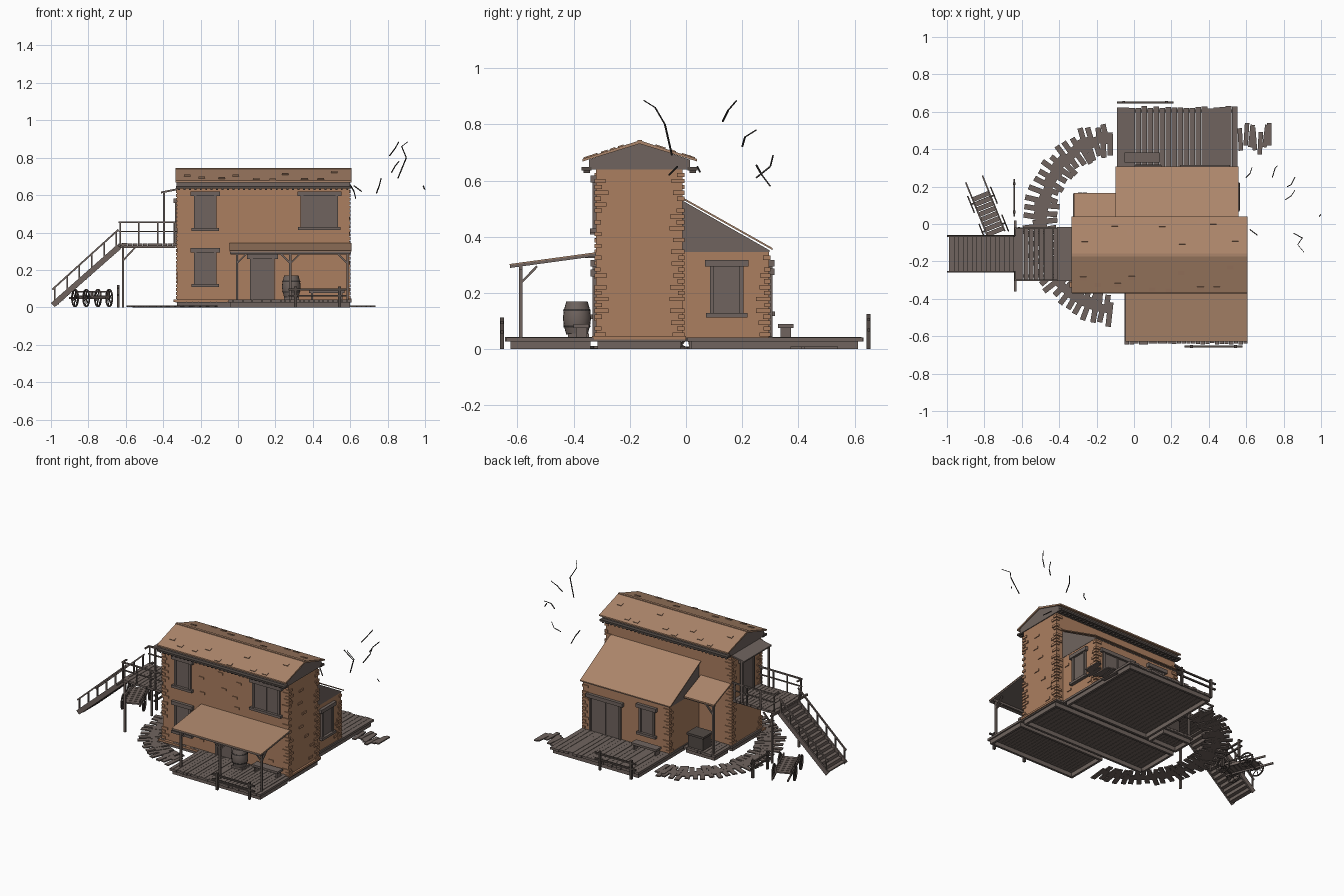
import bpy, bmesh, math, random
from mathutils import Matrix, Vector
random.seed(4)
R = random.uniform

def material(name, rgb):
    m = bpy.data.materials.new(name)
    m.diffuse_color = (*rgb, 1)
    return m

WALL = material("tan_brick", (0.41, 0.21, 0.115))
ROOF = material("tan_roof", (0.41, 0.235, 0.145))
WOOD = material("grey_wood", (0.160, 0.127, 0.113))
DARK = material("dark_wood", (0.085, 0.068, 0.06))
IRON = material("dark_iron", (0.04, 0.035, 0.033))

class Part:
    """Collects boxes, beams, prisms and lathes into one object."""
    def __init__(self, name, mat):
        self.name, self.mat, self.bm = name, mat, bmesh.new()
    def box(self, x0, x1, y0, y1, z0, z1, m=Matrix()):
        t = Matrix.Translation(((x0+x1)/2, (y0+y1)/2, (z0+z1)/2))
        s = Matrix.Diagonal((abs(x1-x0), abs(y1-y0), abs(z1-z0), 1))
        bmesh.ops.create_cube(self.bm, size=1, matrix=m @ t @ s)
        return self
    def beam(self, p, q, w=0.012, h=None):
        p, q = Vector(p), Vector(q)
        d = q - p
        r = d.to_track_quat('Z', 'Y').to_matrix().to_4x4()
        s = Matrix.Diagonal((w, h or w, d.length, 1))
        bmesh.ops.create_cube(self.bm, size=1, matrix=Matrix.Translation((p+q)/2) @ r @ s)
        return self
    def prism(self, pts, x0, x1):
        f = self.bm.faces.new([self.bm.verts.new((x0, y, z)) for y, z in pts])
        g = bmesh.ops.extrude_face_region(self.bm, geom=[f])
        bmesh.ops.translate(self.bm, vec=(x1-x0, 0, 0),
                            verts=[v for v in g['geom'] if isinstance(v, bmesh.types.BMVert)])
        return self
    def lathe(self, prof, c, n=20):
        rings = [[self.bm.verts.new((c[0]+r*math.cos(6.28319*i/n), c[1]+r*math.sin(6.28319*i/n), z))
                  for i in range(n)] for r, z in prof]
        for a, b in zip(rings, rings[1:]):
            for i in range(n):
                self.bm.faces.new((a[i], a[(i+1) % n], b[(i+1) % n], b[i]))
        self.bm.faces.new(rings[0]); self.bm.faces.new(rings[-1])
        return self
    def done(self):
        bmesh.ops.recalc_face_normals(self.bm, faces=self.bm.faces)
        me = bpy.data.meshes.new(self.name)
        self.bm.to_mesh(me); self.bm.free()
        me.materials.append(self.mat)
        ob = bpy.data.objects.new(self.name, me)
        bpy.context.collection.objects.link(ob)
        return ob

# Plank decks: boards along y over an open rim of beams
def deck(name, x0, x1, y0, y1, zt=0.043, zb=0.0, n=20, jit=0.008):
    d, w = Part(name, WOOD), (x1-x0)/n
    for i in range(n):
        d.box(x0+i*w, x0+(i+1)*w-0.002, y0+R(0, jit), y1-R(0, jit), zt-0.016, zt-R(0, 0.002))
    a, b, c, e, t = x0+0.01, x1-0.01, y0+0.02, y1-0.02, zt-0.015
    d.box(a, b, c, c+0.015, zb, t).box(a, b, e-0.015, e, zb, t)
    d.box(a, a+0.015, c, e, zb, t).box(b-0.015, b, c, e, zb, t)
    d.done()

deck("front_deck", -0.05, 0.61, -0.645, -0.32, n=26)
deck("house_floor", -0.335, 0.605, -0.335, 0.0, n=30, jit=0)
deck("back_deck", -0.09, 0.555, 0.0, 0.632, n=20, jit=0.014)
deck("side_deck", -0.325, -0.095, -0.01, 0.17, n=9)

# Walls
Part("tower_walls", WALL).box(-0.325, 0.595, -0.32, -0.012, 0.04, 0.665).done()
Part("rear_room_walls", WALL).box(-0.085, 0.545, -0.015, 0.295, 0.04, 0.35).done()
Part("rear_room_gable", WOOD).prism([(-0.015, 0.345), (0.297, 0.345), (0.297, 0.352), (-0.015, 0.53)], -0.087, 0.547).done()
Part("base_trim", WALL).box(-0.345, -0.05, -0.34, -0.31, 0.028, 0.042).box(0.58, 0.608, -0.335, 0, 0.035, 0.047).done()

# Corner stones and loose bricks
q = Part("corner_stones", WALL)
def corner(x, y, sx, sy, z0, z1):
    n = int((z1-z0)/0.021)
    for i in range(n):
        if R(0, 1) < 0.15:
            continue
        a, b = (0.042, 0.02) if i % 2 else (0.02, 0.042)
        a, b, z = a*R(.75, 1.1), b*R(.75, 1.1), z0+i*0.021
        q.box(x+sx*0.006, x-sx*a, y+sy*0.006, y-sy*b, z, z+0.015)
for x, sx in ((-0.325, -1), (0.595, 1)):
    for y, sy in ((-0.32, -1), (-0.012, 1)):
        corner(x, y, sx, sy, 0.045, 0.635)
corner(0.545, 0.295, 1, 1, 0.045, 0.34)
corner(-0.085, 0.295, -1, 1, 0.045, 0.34)
for i in range(7):
    x, y, z = R(-0.08, 0.26), R(-0.26, -0.09), 0.07+i*0.08
    q.box(x, x+0.035, -0.325, -0.31, 0.38+i*0.033, 0.394+i*0.033)
    q.box(0.59, 0.6, y, y+0.04, z, z+0.014)
for x, z in ((-0.06, 0.1), (0.02, 0.3), (0.25, 0.2), (0.4, 0.25), (0.45, 0.1), (-0.09, 0.22)):
    q.box(x, x+0.035, -0.325, -0.31, z, z+0.014)
for y, z in ((0.01, 0.27), (0.03, 0.09), (0.235, 0.15), (0.22, 0.07)):
    q.box(0.54, 0.55, y, y+0.035, z, z+0.014)
q.done()

# Windows and doors: built facing -y, turned onto each wall
def opening(name, cx, cy, deg, w, z0, z1, door=False, bars=1):
    m = Matrix.Translation((cx, cy, 0)) @ Matrix.Rotation(math.radians(deg), 4, 'Z')
    h = w/2
    Part(name+"_panel", WOOD).box(-h, h, -0.005, 0.01, z0, z1, m).done()
    f = Part(name+"_frame", WOOD)
    for s in (-1, 1):
        f.box(s*h, s*(h-0.014), -0.013, 0.01, z0, z1, m)
    f.box(-h-0.018, h+0.018, -0.02, 0.01, z1-0.016, z1+0.008, m)
    if not door:
        f.box(-h-0.014, h+0.014, -0.022, 0.01, z0-0.012, z0+0.004, m)
    for i in range(1, bars):
        x = -h + w*i/bars
        f.box(x-0.004, x+0.004, -0.011, 0.01, z0, z1, m)
    f.done()
opening("upper_left_window", -0.175, -0.32, 0, 0.12, 0.42, 0.61)
opening("upper_right_window", 0.435, -0.32, 0, 0.2, 0.425, 0.61, bars=2)
opening("lower_left_window", -0.175, -0.32, 0, 0.12, 0.12, 0.31)
opening("front_door", 0.13, -0.32, 0, 0.13, 0.043, 0.275, True)
opening("side_window", 0.545, 0.145, 90, 0.12, 0.125, 0.31)
opening("back_double_door", 0.38, 0.295, 180, 0.23, 0.043, 0.28, True, 2)
opening("back_window", 0.075, 0.295, 180, 0.11, 0.13, 0.31)
opening("balcony_door", -0.325, -0.17, -90, 0.14, 0.34, 0.575, True)

# Main roof: sloped slab, grey gables, eave boards
RY, RZ = -0.165, 0.743
Part("main_roof", ROOF).prism([(-0.368, 0.677), (RY, RZ), (0.04, 0.677), (0.04, 0.668), (RY, RZ-0.012), (-0.368, 0.668)], -0.335, 0.607).done()
Part("main_gable", WOOD).prism([(-0.345, 0.64), (0.015, 0.64), (0.015, 0.674), (RY, 0.734), (-0.345, 0.674)], -0.329, 0.6).done()
e = Part("eave_boards", DARK)
for y in (-0.372, 0.005):
    e.box(-0.332, 0.603, y, y+0.036, 0.636, 0.648)
    for i in range(32):
        x = -0.32 + i*0.029
        e.box(x, x+0.01, y+0.008, y+0.03, 0.627, 0.637)
e.done()
t = Part("roof_tiles", ROOF)
for i in range(10):
    for s in (-1, 1):
        x, d = -0.28+i*0.09+R(-.02, .02), R(0.15, 0.18) if i % 3 else R(0.05, 0.12)
        z = RZ - d*0.325
        t.beam((x, RY+s*d, z+0.002), (x, RY+s*(d+0.02), z-0.005), 0.035, 0.005)
t.box(-0.335, 0.607, RY-0.008, RY+0.008, RZ-0.004, RZ+0.002)
t.done()

# Lean-to roofs
def slope(name, mat, x0, x1, ya, za, yb, zb, t=0.01):
    Part(name, mat).prism([(ya, za), (yb, zb), (yb, zb-t), (ya, za-t)], x0, x1).done()
slope("rear_roof", ROOF, -0.1, 0.56, -0.015, 0.542, 0.308, 0.36, 0.007)
slope("crate_roof", ROOF, -0.32, -0.1, -0.015, 0.45, 0.165, 0.375)
slope("porch_roof", ROOF, -0.045, 0.607, -0.32, 0.345, -0.628, 0.303, 0.004)
slope("porch_roof_lining", WOOD, -0.043, 0.605, -0.32, 0.341, -0.627, 0.299, 0.01)

# Porch posts with braces
p = Part("porch_frame", WOOD)
for x in (-0.005, 0.28, 0.585):
    p.beam((x, -0.588, 0.04), (x, -0.588, 0.3), 0.012)
    for s in (-1, 1):
        if -0.01 < x+s*0.05 < 0.6:
            p.beam((x, -0.588, 0.235), (x+s*0.05, -0.588, 0.285), 0.008)
    p.beam((x, -0.588, 0.235), (x, -0.53, 0.295), 0.008)
p.box(-0.04, 0.6, -0.595, -0.582, 0.282, 0.296)
p.done()
p = Part("crate_roof_frame", WOOD)
p.beam((-0.305, 0.15, 0.04), (-0.305, 0.15, 0.37), 0.013).beam((-0.305, 0.15, 0.3), (-0.25, 0.15, 0.36), 0.009)
p.beam((-0.315, 0.15, 0.362), (-0.1, 0.15, 0.362), 0.012).done()

# Balcony with railing, legs and canopy
deck("balcony", -0.64, -0.325, -0.305, -0.018, 0.343, 0.318, 12)
b = Part("balcony_frame", WOOD)
for y in (-0.3, -0.022):
    for x in (-0.63, -0.53, -0.43, -0.34):
        b.beam((x, y, 0.33), (x, y, 0.455), 0.008)
    b.beam((-0.64, y, 0.455), (-0.325, y, 0.455), 0.009).beam((-0.64, y, 0.405), (-0.325, y, 0.405), 0.007)
    b.beam((-0.615, y, 0), (-0.615, y, 0.33), 0.012).beam((-0.615, y, 0.25), (-0.55, y, 0.32), 0.009)
    b.beam((-0.395, y, 0.34), (-0.395, y, 0.612), 0.012)
b.beam((-0.635, -0.36, 0.33), (-0.635, 0.02, 0.33), 0.012)
for y0, y1 in ((-0.3, -0.255), (-0.065, -0.022)):
    b.beam((-0.635, y0, 0.455), (-0.635, y1, 0.455), 0.009)
b.done()
Part("balcony_canopy", WOOD).beam((-0.412, -0.16, 0.614), (-0.322, -0.16, 0.632), 0.29, 0.01).done()

# Stairs
s = Part("stairs", WOOD)
for i in range(15):
    x, z = -0.988+i*0.0245, 0.02+i*0.0218
    s.box(x, x+0.03, -0.25, -0.07, z-0.004, z+0.004)
    s.box(x+0.025, x+0.03, -0.25, -0.07, z, z+0.02)
for y in (-0.255, -0.065):
    s.beam((-0.99, y, 0.012), (-0.635, y, 0.325), 0.01, 0.03)
    s.beam((-0.993, y, 0.095), (-0.64, y, 0.415), 0.009)
    for i in range(6):
        x, z = -0.98+i*0.066, 0.02+i*0.06
        s.beam((x, y, z), (x, y, z+0.085), 0.008)
s.done()

# Curved plank path and the short path at the right
w = Part("plank_path", WOOD)
for i in range(62):
    a = math.radians(94+172*i/61)
    c = Vector((-0.1+0.40*math.cos(a), 0.455*math.sin(a), R(0.004, 0.007)))
    d = Vector((math.cos(a+R(-.15, .15)), math.sin(a+R(-.15, .15)), 0))
    c += d*(0.03 if i % 2 else -0.025)
    h = R(0.045, 0.07)
    w.beam(c-d*h, c+d*h, 0.029, 0.008)
for i in range(7):
    x, y, k = 0.572+i*0.025, 0.455+R(-.03, .03), R(-.02, .02)
    w.beam((x, y-0.06, 0.005), (x+k, y+0.06, 0.005), 0.024, 0.008)
w.done()

# Hitching rails
def rail(name, a, b, z=0.12):
    a, b = Vector(a), Vector(b)
    r = Part(name, DARK)
    for t in (0.12, 0.88):
        c = a.lerp(b, t)
        r.beam(c, c+Vector((0, 0, z)), 0.014)
    for h in (0.55, 0.85):
        r.beam(a+Vector((0, 0, z*h)), b+Vector((0, 0, z*h)), 0.01)
    r.done()
rail("front_hitching_rail", (0.27, -0.655, 0), (0.58, -0.655, 0), 0.112)
rail("back_hitching_rail", (-0.09, 0.65, 0), (0.21, 0.65, 0), 0.125)
rail("side_hitching_rail", (-0.64, 0.04, 0), (-0.64, 0.24, 0))

# Barrel, crate, benches
BC = (0.285, -0.388)
bar = Part("barrel", WOOD).lathe([(0.038, 0.052), (0.047, 0.085), (0.05, 0.11), (0.047, 0.138), (0.038, 0.17)], BC).done()
Part("barrel_hoops", IRON).lathe([(0.047, 0.078), (0.049, 0.085)], BC).lathe([(0.049, 0.136), (0.047, 0.143)], BC).done()
Part("barrel_stand", WOOD).box(0.245, 0.325, -0.42, -0.345, 0.04, 0.056).done()
c = Part("crate", DARK).box(-0.23, -0.12, 0.06, 0.15, 0.043, 0.125)
c.box(-0.237, -0.113, 0.053, 0.157, 0.122, 0.136).done()
n = Part("benches", WOOD)
for x0, x1, y0, y1 in ((-0.05, 0.135, 0.328, 0.382), (0.38, 0.57, -0.4, -0.345)):
    n.box(x0, x1, y0, y1, 0.076, 0.09)
    for x in (x0+0.01, x1-0.02):
        n.box(x, x+0.01, y0+0.008, y1-0.008, 0.043, 0.078)
n.done()

# Cart: bed, side rails, handles and four spoked wheels
M = Matrix.Translation((-0.78, 0.055, 0)) @ Matrix.Rotation(math.radians(22), 4, 'Z')
k = Part("cart_body", WOOD)
for i in range(8):
    k.box(-0.052, 0.052, -0.115+i*0.029, -0.09+i*0.029, 0.055, 0.064, M)
for x in (-0.048, 0.048):
    k.box(x-0.004, x+0.004, -0.12, 0.2, 0.045, 0.056, M).box(x-0.004, x+0.004, -0.115, 0.115, 0.08, 0.087, M)
    for y in (-0.11, 0, 0.11):
        k.box(x-0.004, x+0.004, y-0.004, y+0.004, 0.055, 0.085, M)
k.done()
k = Part("cart_wheels", DARK)
for y in (-0.08, 0.08):
    k.beam(M @ Vector((-0.07, y, 0.05)), M @ Vector((0.07, y, 0.05)), 0.009)
    for x in (-0.066, 0.066):
        rim = [M @ Vector((x, y+0.045*math.cos(i*math.pi/7), 0.05+0.045*math.sin(i*math.pi/7))) for i in range(14)]
        for i in range(14):
            k.beam(rim[i], rim[(i+1) % 14], 0.007)
            if i < 7 and i % 2 == 0:
                k.beam(rim[i], rim[i+7], 0.004)
k.done()

# Bare floating twigs
g = Part("twigs", IRON)
for path in ([(.855, -.05, .69), (.9, -.075, .8), (.875, -.11, .86), (.908, -.15, .885)],
             [(.81, .13, .81), (.84, .15, .85), (.86, .18, .885)],
             [(.82, .2, .72), (.84, .21, .755), (.86, .25, .78)],
             [(.74, .25, .61), (.755, .3, .65), (.765, .31, .69)],
             [(.6, .25, .655), (.62, .27, .62), (.63, .3, .58)],
             [(.62, -.03, .65), (.66, -.06, .62)],
             [(.99, .04, .65), (.998, .05, .63)]):
    for i, (a, b) in enumerate(zip(path, path[1:])):
        g.beam(a, b, 0.005-0.001*i)
g.done()

# Smooth the barrel only
bpy.context.view_layer.objects.active = bar
bar.select_set(True)
bpy.ops.object.shade_smooth_by_angle(angle=math.radians(40))
